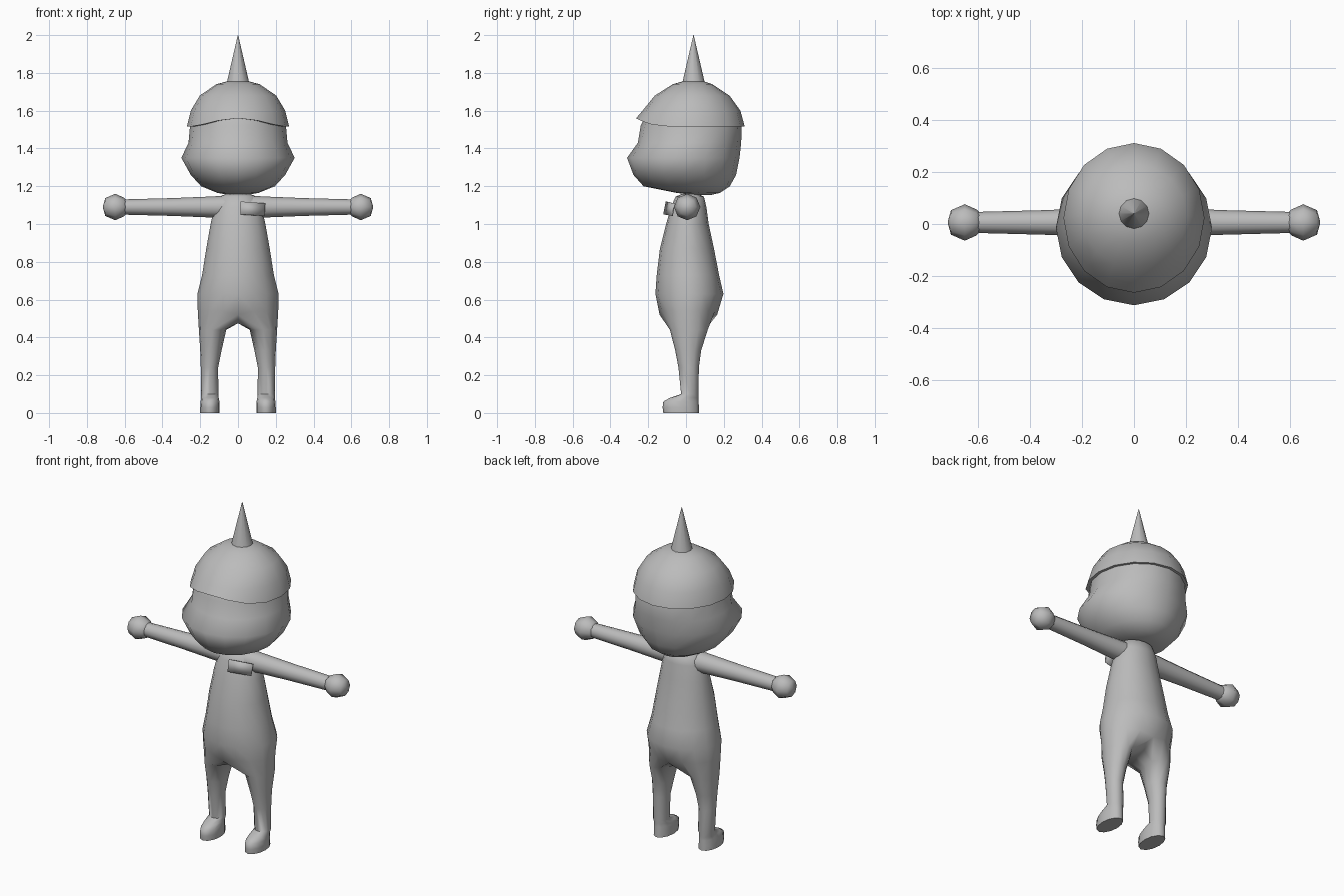
import bpy, bmesh
from math import sin, cos, pi, radians

cube = bpy.data.objects.get("Cube")
if cube:
    bpy.data.objects.remove(cube)

GREY = (0.5, 0.5, 0.5, 1)
grey = bpy.data.materials.new("plain grey")
grey.diffuse_color = GREY
grey.use_nodes = True
grey.node_tree.nodes["Principled BSDF"].inputs["Base Color"].default_value = GREY


def finish(name, bm, angle=60, mirror=False):
    """Turn a bmesh into a shaded object, optionally mirrored over x."""
    bmesh.ops.recalc_face_normals(bm, faces=bm.faces)
    mesh = bpy.data.meshes.new(name)
    bm.to_mesh(mesh)
    bm.free()
    mesh.materials.append(grey)
    obj = bpy.data.objects.new(name, mesh)
    bpy.context.collection.objects.link(obj)
    bpy.ops.object.select_all(action="DESELECT")
    obj.select_set(True)
    bpy.context.view_layer.objects.active = obj
    bpy.ops.object.shade_smooth_by_angle(angle=radians(angle))
    if mirror:
        mod = obj.modifiers.new("mirror", "MIRROR")
        mod.use_clip = True
    return obj


def oval(z, x0, x1, y0, y1, angles):
    """Points of an oval that fills the given x and y range."""
    cx, cy, rx, ry = (x0 + x1) / 2, (y0 + y1) / 2, (x1 - x0) / 2, (y1 - y0) / 2
    return [(cx + rx * cos(a), cy + ry * sin(a), z) for a in angles]


def bridge(bm, a, b, closed=True):
    for i in range(len(a) if closed else len(a) - 1):
        j = (i + 1) % len(a)
        bm.faces.new((a[i], a[j], b[j], b[i]))


def loft(bm, rows, caps=(True, True)):
    loops = [[bm.verts.new(p) for p in row] for row in rows]
    for a, b in zip(loops, loops[1:]):
        bridge(bm, a, b)
    for loop, cap in ((loops[0], caps[0]), (loops[-1], caps[1])):
        if cap:
            bm.faces.new(loop)


def circle(n):
    return [2 * pi * i / n - pi / 2 for i in range(n)]


# Body: half torso, splitting at the crotch into one leg and foot, then mirrored
torso = [  # z, half width, front y, back y
    (1.16, 0.06, -0.02, 0.06), (1.145, 0.10, -0.055, 0.095),
    (1.09, 0.125, -0.08, 0.108), (1.0, 0.145, -0.105, 0.12),
    (0.87, 0.168, -0.138, 0.148), (0.73, 0.19, -0.155, 0.175),
    (0.63, 0.215, -0.162, 0.198), (0.54, 0.213, -0.14, 0.165)]
leg = [  # z, inner x, outer x, front y, back y
    (0.44, 0.062, 0.207, -0.085, 0.115), (0.33, 0.087, 0.20, -0.057, 0.08),
    (0.24, 0.105, 0.197, -0.04, 0.068), (0.10, 0.104, 0.195, -0.026, 0.066),
    (0.08, 0.102, 0.195, -0.085, 0.066), (0.06, 0.098, 0.198, -0.12, 0.067),
    (0.03, 0.097, 0.20, -0.124, 0.068), (0.0, 0.097, 0.20, -0.12, 0.068)]
half = [pi * i / 8 - pi / 2 for i in range(9)]
around = [2 * pi * i / 12 - 2 * pi / 3 for i in range(12)]
bm = bmesh.new()
loops = []
for z, w, y0, y1 in torso:
    row = [bm.verts.new(p) for p in oval(z, -w, w, y0, y1, half)]
    row[0].co.x = row[-1].co.x = 0
    loops.append(row)
for a, b in zip(loops, loops[1:]):
    bridge(bm, a, b, closed=False)
bm.faces.new(loops[0])
for v in (loops[-1][0], loops[-1][-1]):
    v.co.z = 0.52
crotch = [bm.verts.new((0, y, 0.475)) for y in (0.085, 0.01, -0.065)]
previous = loops[-1] + crotch
for z, x0, x1, y0, y1 in leg:
    ring = [bm.verts.new(p) for p in oval(z, x0, x1, y0, y1, around)]
    bridge(bm, previous, ring)
    previous = ring
bm.faces.new(previous)
finish("body", bm, mirror=True)


def limb(name, rows, n, cy=0.006, cz=1.09):
    """Loft of round sections along x, mirrored to both sides."""
    bm = bmesh.new()
    loft(bm, [[(x, cy + r * cos(a), cz + r * sin(a)) for a in circle(n)]
              for x, r in rows])
    return finish(name, bm, mirror=True)


limb("arms", [(0.05, 0.062), (0.13, 0.056), (0.35, 0.047), (0.62, 0.04)], 12)
limb("hands", [(0.59, 0.035), (0.605, 0.05), (0.65, 0.07), (0.703, 0.047), (0.714, 0.008)], 8)

# Head with broad cheeks
head = [  # z, half width, front y, back y
    (1.153, 0.04, 0.04, 0.13), (1.165, 0.11, -0.05, 0.18),
    (1.20, 0.195, -0.225, 0.232), (1.26, 0.25, -0.278, 0.265),
    (1.35, 0.30, -0.312, 0.283), (1.43, 0.262, -0.255, 0.292),
    (1.52, 0.254, -0.24, 0.295), (1.58, 0.235, -0.21, 0.27)]
bm = bmesh.new()
loft(bm, [oval(z, -w, w, y0, y1, circle(16)) for z, w, y0, y1 in head])
finish("head", bm)

# Helmet dome whose rim rises to a peak over the face
dome = [(0, 0.25, -0.235, 0.29), (0, 0.271, -0.264, 0.311),
        (1.60, 0.25, -0.23, 0.288), (1.68, 0.202, -0.165, 0.23),
        (1.74, 0.115, -0.07, 0.14), (1.76, 0.04, 0.0, 0.08)]
rows = []
for z, w, y0, y1 in dome:
    row = oval(z, -w, w, y0, y1, circle(16))
    if z == 0:
        row = [(x, y, 1.515 + 0.045 * max(0, -sin(a)) ** 4)
               for (x, y, _), a in zip(row, circle(16))]
    rows.append(row)
bm = bmesh.new()
loft(bm, rows, caps=(False, True))
finish("helmet", bm)

# Spike on the helmet
bm = bmesh.new()
loft(bm, [oval(z, -r, r, 0.04 - r, 0.04 + r, circle(12))
          for z, r in ((1.745, 0.06), (2.0, 0.001))])
finish("helmet_spike", bm)

# Thin badge plate on the left of the chest
bm = bmesh.new()
bm.faces.new([bm.verts.new(p) for p in (
    (0.012, -0.113, 1.05), (0.138, -0.07, 1.042),
    (0.142, -0.058, 1.108), (0.012, -0.10, 1.118))])
badge = finish("chest_badge", bm)
plate = badge.modifiers.new("thickness", "SOLIDIFY")
plate.thickness = 0.008
